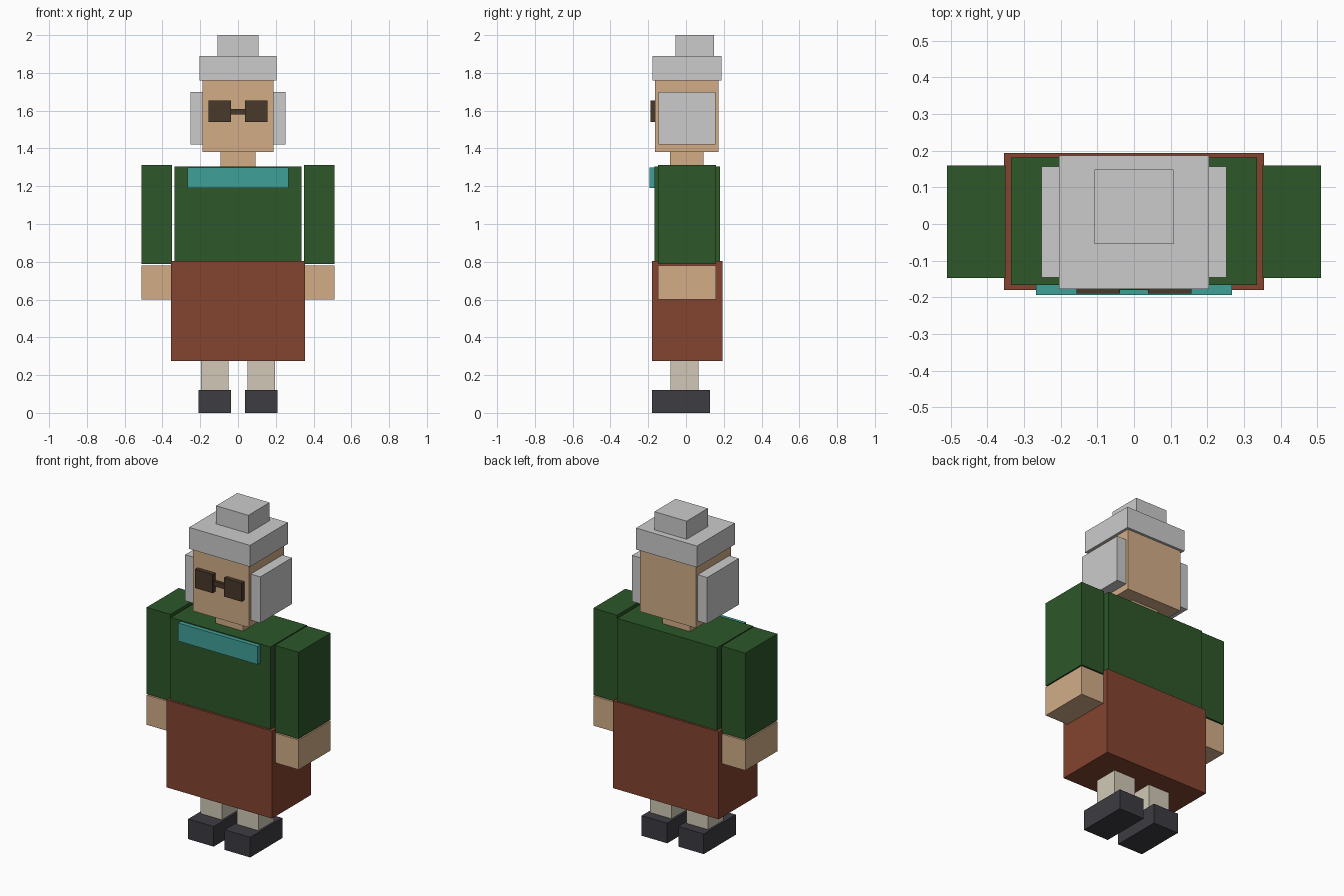
import bpy

if "Cube" in bpy.data.objects:
    bpy.data.objects.remove(bpy.data.objects["Cube"])


def material(name, hex_code):
    def linear(c):
        return c / 12.92 if c <= 0.04045 else ((c + 0.055) / 1.055) ** 2.4
    rgb = [linear(int(hex_code[i:i + 2], 16) / 255) for i in (0, 2, 4)]
    mat = bpy.data.materials.new(name)
    mat.diffuse_color = (*rgb, 1)
    mat.use_nodes = True
    mat.node_tree.nodes["Principled BSDF"].inputs["Base Color"].default_value = mat.diffuse_color
    return mat


def box(name, x, y, z, mat=None):
    """Box from (min, max) ranges on each axis."""
    bpy.ops.mesh.primitive_cube_add(
        size=1, location=[(a + b) / 2 for a, b in (x, y, z)])
    obj = bpy.context.object
    obj.name = name
    obj.scale = [b - a for a, b in (x, y, z)]
    bpy.ops.object.transform_apply(location=False, rotation=False, scale=True)
    if mat:
        obj.data.materials.append(mat)
    return obj


def pair(name, x, y, z, mat=None):
    """The same box on both sides of x = 0."""
    box(name + "_right", x, y, z, mat)
    box(name + "_left", (-x[1], -x[0]), y, z, mat)


skin = material("skin", "D2AD87")
green = material("green_knit", "2D5729")
rust = material("rust_cloth", "844430")
teal = material("teal_cloth", "40A098")
cream = material("cream_stocking", "D1C9B7")
dark = material("dark_shoe", "3C3C42")
brown = material("brown_frame", "49382B")

# Shoes and legs
pair("shoe", (0.037, 0.208), (-0.18, 0.127), (0, 0.122), dark)
pair("leg", (0.05, 0.195), (-0.083, 0.067), (0.122, 0.275), cream)

# Clothes
box("skirt", (-0.354, 0.354), (-0.18, 0.193), (0.275, 0.805), rust)
box("torso", (-0.335, 0.335), (-0.167, 0.181), (0.805, 1.305), green)
box("collar", (-0.267, 0.267), (-0.193, -0.167), (1.19, 1.30), teal)

# Arms and hands
pair("sleeve", (0.35, 0.51), (-0.147, 0.16), (0.787, 1.312), green)
pair("hand", (0.35, 0.51), (-0.147, 0.16), (0.60, 0.78), skin)

# Neck and head
box("neck", (-0.093, 0.093), (-0.085, 0.093), (1.305, 1.382), skin)
box("head", (-0.188, 0.188), (-0.163, 0.172), (1.382, 1.76), skin)

# Glasses
pair("lens", (0.038, 0.157), (-0.189, -0.163), (1.54, 1.653), brown)
box("glasses_bridge", (-0.038, 0.038), (-0.18, -0.163), (1.58, 1.61), brown)

# Grey hair
box("hair_top", (-0.204, 0.204), (-0.177, 0.187), (1.76, 1.89))
box("hair_bun", (-0.108, 0.108), (-0.055, 0.148), (1.89, 2.0))
pair("hair_side", (0.188, 0.252), (-0.146, 0.157), (1.42, 1.70))
